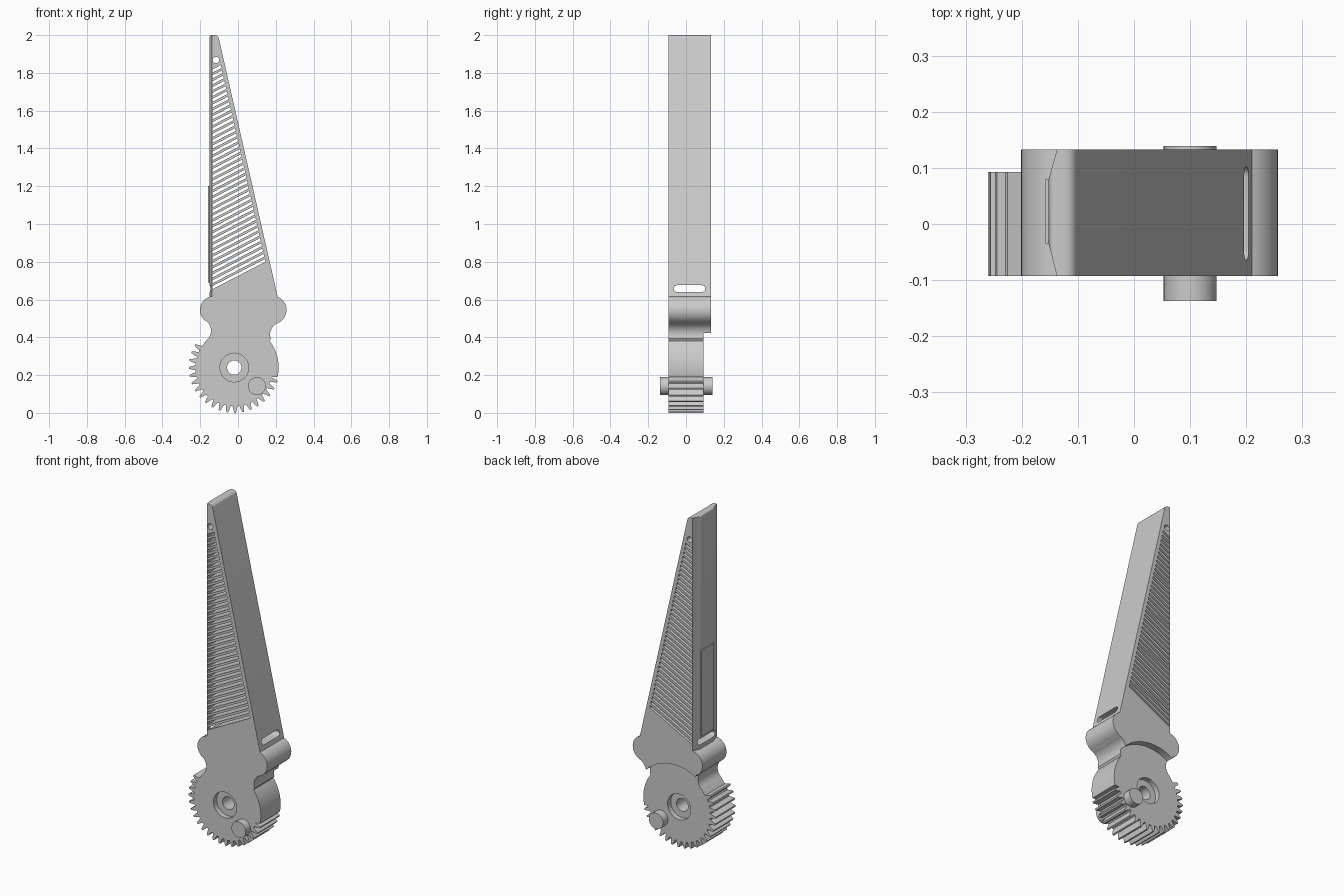
import bpy, bmesh
from math import cos, sin, radians

cube = bpy.data.objects.get("Cube")
if cube:
    bpy.data.objects.remove(cube, do_unlink=True)

grey = bpy.data.materials.new("plain grey")
grey.use_nodes = True
grey.diffuse_color = (0.6, 0.6, 0.6, 1)
grey.node_tree.nodes["Principled BSDF"].inputs["Base Color"].default_value = (0.6, 0.6, 0.6, 1)

FRONT, MID, BACK = -0.093, 0.093, 0.133
HUB = (-0.02, 0.24)


def polar(c, r, deg):
    return (c[0] + r * cos(radians(deg)), c[1] + r * sin(radians(deg)))


def arc(c, r, start, end, n=16):
    return [polar(c, r, start + (end - start) * i / n) for i in range(n + 1)]


def prism(name, outlines, axis, lo, hi):
    """Extrude closed outlines along an axis, from lo to hi."""
    place = {"x": lambda a, b, d: (d, a, b),
             "y": lambda a, b, d: (a, d, b),
             "z": lambda a, b, d: (a, b, d)}[axis]
    bm = bmesh.new()
    for pts in outlines:
        ends = [[bm.verts.new(place(a, b, d)) for a, b in pts] for d in (lo, hi)]
        for ring in ends:
            bm.faces.new(ring)
        for i in range(len(pts)):
            j = (i + 1) % len(pts)
            bm.faces.new((ends[0][i], ends[0][j], ends[1][j], ends[1][i]))
    bmesh.ops.recalc_face_normals(bm, faces=bm.faces)
    mesh = bpy.data.meshes.new(name)
    bm.to_mesh(mesh)
    bm.free()
    mesh.materials.append(grey)
    obj = bpy.data.objects.new(name, mesh)
    bpy.context.collection.objects.link(obj)
    return obj


def carve(obj, cutter, operation="DIFFERENCE"):
    """Apply a boolean and discard the cutter."""
    cutter.hide_render = True
    mod = obj.modifiers.new("carve", "BOOLEAN")
    mod.operation, mod.solver, mod.object = operation, "EXACT", cutter
    graph = bpy.context.evaluated_depsgraph_get()
    mesh = bpy.data.meshes.new_from_object(obj.evaluated_get(graph))
    obj.modifiers.clear()
    obj.data = mesh
    bpy.data.objects.remove(cutter, do_unlink=True)


# Shared outline of the lobed head
R_LOBE, L_LOBE = (0.182, 0.545), (-0.128, 0.545)
R_WAIST, L_WAIST = (0.235, 0.415), (-0.208, 0.435)
lobes = arc(R_LOBE, 0.075, -68, 90) + arc(L_LOBE, 0.073, 90, 234)

# Gear teeth around the lower left of the hub
teeth = []
count, first, last = 20, 145, 347
pitch = (last - first) / count
for i in range(count):
    mid = first + (i + 0.5) * pitch
    for offset, radius in ((-0.36, 0.205), (-0.24, 0.222), (-0.11, 0.24),
                           (0.11, 0.24), (0.24, 0.222), (0.36, 0.205)):
        teeth.append(polar(HUB, radius, mid + offset * pitch))

# Gear body with neck and lobes
outline = (arc(HUB, 0.235, -12, 37) + arc(R_WAIST, 0.065, 200, 113) + lobes
           + arc(L_WAIST, 0.065, 53, -50) + teeth)
body = prism("gear_body", [outline], "y", FRONT, MID)

# Hub bore with a shallow counterbore on each side
carve(body, prism("bore", [arc(HUB, 0.038, 0, 350, 35)], "y", -0.3, 0.3))
carve(body, prism("recess_front", [arc(HUB, 0.076, 0, 350, 35)], "y", -0.3, FRONT + 0.03))
carve(body, prism("recess_back", [arc(HUB, 0.076, 0, 350, 35)], "y", MID - 0.03, 0.3))

# Thicker back of the head, cleared around the gear
outline = (arc(HUB, 0.265, 119, 44, 24) + arc(R_WAIST, 0.065, 168, 113) + lobes
           + arc(L_WAIST, 0.065, 53, 31))
prism("head_back", [outline], "y", MID, BACK)

# Drive pin
prism("drive_pin", [arc((0.1, 0.142), 0.047, 0, 350, 35)], "y", -0.137, 0.139)

# Tapered blade with a rounded tip and a chamfered spine
tip = arc((-0.123, 1.978), 0.022, 13, 90, 8) + arc((-0.138, 1.986), 0.014, 90, 180, 6)
blade = prism("blade", [[(-0.152, 0.615), (0.21, 0.615)] + tip], "y", FRONT, BACK)
section = [(-0.152, -0.035), (-0.137, FRONT - 0.001), (0.4, FRONT - 0.001),
           (0.4, BACK + 0.001), (-0.137, BACK + 0.001), (-0.152, 0.08)]
carve(blade, prism("spine_section", [section], "z", 0.5, 2.1), "INTERSECT")

# Slanted slots that leave a row of slats in the blade
slope, left, step, height = 0.518, -0.135, 0.031, 0.016


def right_end(z):
    x = (0.145 - 0.2266 * (z - left * slope - 0.8)) / (1 + 0.2266 * slope)
    return (x, z + slope * (x - left))


slots = []
for i in range(38):
    z = 0.655 + i * step
    slots.append([(left, z), right_end(z), right_end(z + height), (left, z + height)])
slots.append(arc((-0.117, 1.868), 0.017, 0, 345, 23))
carve(blade, prism("slat_gaps", slots, "y", -0.3, 0.3))

# Strap slot across the foot of the blade
pill = arc((0.084, 0.658), 0.018, -90, 90, 10) + arc((-0.047, 0.658), 0.018, 90, 270, 10)
carve(blade, prism("strap_slot", [pill], "x", -0.4, 0.4))

# Thin raised strip on the lower spine
strip = [(-0.035, 0.69), (0.08, 0.69), (0.08, 1.2), (-0.035, 1.2)]
prism("spine_strip", [strip], "x", -0.158, -0.151)

# Smooth the curved walls and keep the edges crisp
for obj in bpy.context.collection.objects:
    if obj.type == "MESH":
        obj.select_set(True)
        bpy.context.view_layer.objects.active = obj
bpy.ops.object.shade_smooth_by_angle(angle=radians(28))
